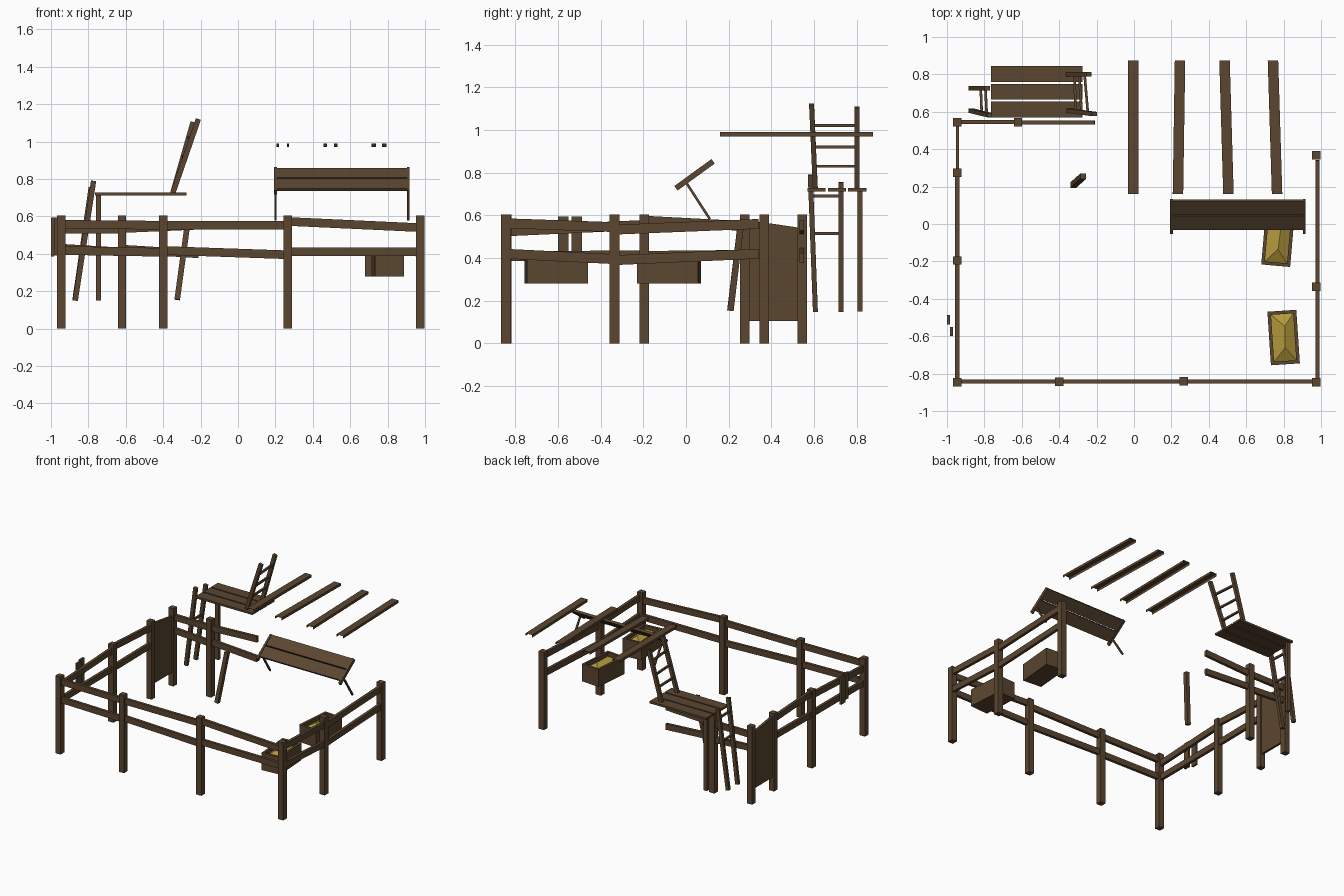
import bpy, bmesh, math
from mathutils import Vector, Matrix

if "Cube" in bpy.data.objects:
    bpy.data.objects.remove(bpy.data.objects["Cube"])

def material(name, rgb):
    m = bpy.data.materials.new(name)
    m.diffuse_color = (*rgb, 1)
    m.use_nodes = True
    m.node_tree.nodes["Principled BSDF"].inputs["Base Color"].default_value = m.diffuse_color
    return m

WOOD = material("brown wood", (0.105, 0.062, 0.03))
HAY = material("yellow hay", (0.45, 0.32, 0.045))

def finish(name, bm, mat=WOOD):
    bmesh.ops.recalc_face_normals(bm, faces=bm.faces)
    me = bpy.data.meshes.new(name)
    bm.to_mesh(me)
    bm.free()
    me.materials.append(mat)
    ob = bpy.data.objects.new(name, me)
    bpy.context.collection.objects.link(ob)
    return ob

def add_box(bm, size, mat):
    return bmesh.ops.create_cube(bm, size=1, matrix=mat @ Matrix.Diagonal((*size, 1)))

def beam(name, a, b, w, h):
    """Box from a to b; w is its horizontal width, h the other thickness."""
    a, b = Vector(a), Vector(b)
    d = (b - a).normalized()
    ref = Vector((0, 1, 0)) if abs(d.z) > 0.8 else Vector((0, 0, 1))
    side = ref.cross(d).normalized()
    up = d.cross(side)
    m = Matrix((d, side, up)).transposed().to_4x4()
    m.translation = (a + b) / 2
    bm = bmesh.new()
    add_box(bm, ((b - a).length, w, h), m)
    return finish(name, bm)

# fence posts
for x, y in [(-.945, .545), (-.62, .545), (-.945, .275), (-.945, -.195), (-.945, -.845),
             (-.4, -.843), (.265, -.84), (.975, -.845), (.975, -.335), (.975, .367)]:
    beam("fence_post", (x, y, 0), (x, y, .605), .045, .045)

# fence rails: start x, y, end x, y, then (start z, end z) of upper and lower rail
for x0, y0, x1, y1, upper, lower in [
        (-.945, -.843, -.4, -.843, (.558, .553), (.418, .408)),
        (-.4, -.843, .265, -.843, (.553, .553), (.418, .395)),
        (.265, -.843, .975, -.843, (.573, .54), (.412, .41)),
        (.982, -.845, .982, -.335, (.563, .545), (.42, .395)),
        (.982, -.335, .982, .34, (.533, .56), (.39, .42)),
        (-.945, -.845, -.945, -.195, (.525, .555), (.41, .412)),
        (-.945, -.195, -.945, .275, (.575, .55), (.41, .415)),
        (-.945, .545, -.62, .545, (.532, .532), (.43, .41)),
        (-.62, .542, -.21, .542, (.535, .553), (.425, .4))]:
    for label, (z0, z1) in (("upper_rail", upper), ("lower_rail", lower)):
        beam(label, (x0, y0, z0), (x1, y1, z1), .022, .046)

# solid side panel with sloping top
bm = bmesh.new()
f = bm.faces.new([bm.verts.new((-.953, y, z)) for y, z in
                  ((.275, .105), (.545, .105), (.545, .54), (.275, .58))])
ext = bmesh.ops.extrude_face_region(bm, geom=[f])
bmesh.ops.translate(bm, vec=(.018, 0, 0),
                    verts=[v for v in ext["geom"] if isinstance(v, bmesh.types.BMVert)])
finish("side_panel", bm)

# short upright boards outside the left fence
beam("short_board", (-.991, -.512, .385), (-.991, -.512, .595), .016, .05)
beam("short_board", (-.975, -.575, .39), (-.975, -.575, .595), .016, .05)

# roof battens: top and two sides, open below and at the ends
for x0, x1 in [(-.005, -.005), (.235, .246), (.505, .484), (.765, .743)]:
    bm = bmesh.new()
    rows = []
    for x, y in ((x0, .16), (x1, .875)):
        rows.append([bm.verts.new((x + dx, y, z)) for dx, z in
                     ((-.028, .97), (-.028, .99), (.028, .99), (.028, .97))])
    for i in range(3):
        bm.faces.new((rows[0][i], rows[0][i + 1], rows[1][i + 1], rows[1][i]))
    finish("roof_batten", bm)

# raised platform
for y in (.612, .707, .802):
    beam("platform_plank", (-.765, y, .72), (-.275, y, .72), .085, .015)
beam("platform_leg", (-.745, .815, .15), (-.745, .815, .713), .027, .025)
beam("loose_leg", (-.325, .208, .155), (-.272, .255, .545), .03, .03)

# ladders: two side rails with rungs between them at given heights
def ladder(name, rail_a, rail_b, rungs):
    for a, b in (rail_a, rail_b):
        beam(name + "_side", a, b, .028, .023)
    for z in rungs:
        ends = []
        for a, b in (rail_a, rail_b):
            a, b = Vector(a), Vector(b)
            ends.append(a.lerp(b, (z - a.z) / (b.z - a.z)))
        beam(name + "_rung", ends[0], ends[1], .014, .014)

ladder("lower_ladder", ((-.87, .606, .15), (-.772, .582, .79)),
       ((-.872, .725, .15), (-.785, .725, .755)), (.515, .69))
ladder("upper_ladder", ((-.35, .606, .72), (-.212, .588, 1.12)),
       ((-.35, .8, .72), (-.24, .8, 1.105)), (.83, .92, 1.02))

# tilted two-plank table top with end battens and thin struts
tilt = Matrix.Translation((0, .04, .79)) @ Matrix.Rotation(math.radians(36), 4, 'X')
def tilted(name, x, s, size):
    bm = bmesh.new()
    add_box(bm, size, tilt @ Matrix.Translation((x, s, 0)))
    finish(name, bm)
tilted("table_plank", .555, -.036, (.7, .09, .018))
tilted("table_plank", .555, .062, (.7, .09, .018))
for x in (.2, .91):
    tilted("table_end", x, 0, (.015, .215, .026))
    beam("table_strut", (x, .0, .755), (x, .112, .582), .012, .012)

# feed boxes with hay
def feed_box(x, y, deg):
    place = Matrix.Translation((x, y, 0)) @ Matrix.Rotation(math.radians(deg), 4, 'Z')
    w, l, t, z0, z1 = .155, .287, .018, .28, .415
    bm = bmesh.new()
    zc, h = (z0 + z1) / 2, z1 - z0
    for s in (-1, 1):
        add_box(bm, (t, l, h), place @ Matrix.Translation((s * (w - t) / 2, 0, zc)))
        add_box(bm, (w - 2 * t, t, h), place @ Matrix.Translation((0, s * (l - t) / 2, zc)))
    add_box(bm, (w - 2 * t, l - 2 * t, t), place @ Matrix.Translation((0, 0, z0 + t / 2)))
    finish("feed_box", bm)
    # hay heap: low hipped mound
    bm = bmesh.new()
    a, b = w / 2 - t, l / 2 - t
    base = [bm.verts.new(place @ Vector(p)) for p in
            ((-a, -b, .385), (a, -b, .385), (a, b, .385), (-a, b, .385))]
    r0 = bm.verts.new(place @ Vector((.005, -.055, .425)))
    r1 = bm.verts.new(place @ Vector((.01, .06, .415)))
    for face in ((base[0], base[1], r0), (base[1], base[2], r1, r0),
                 (base[2], base[3], r1), (base[3], base[0], r0, r1), base[::-1]):
        bm.faces.new(face)
    finish("hay_heap", bm, HAY)

feed_box(.8, -.607, 3.8)
feed_box(.77, -.08, -5)
